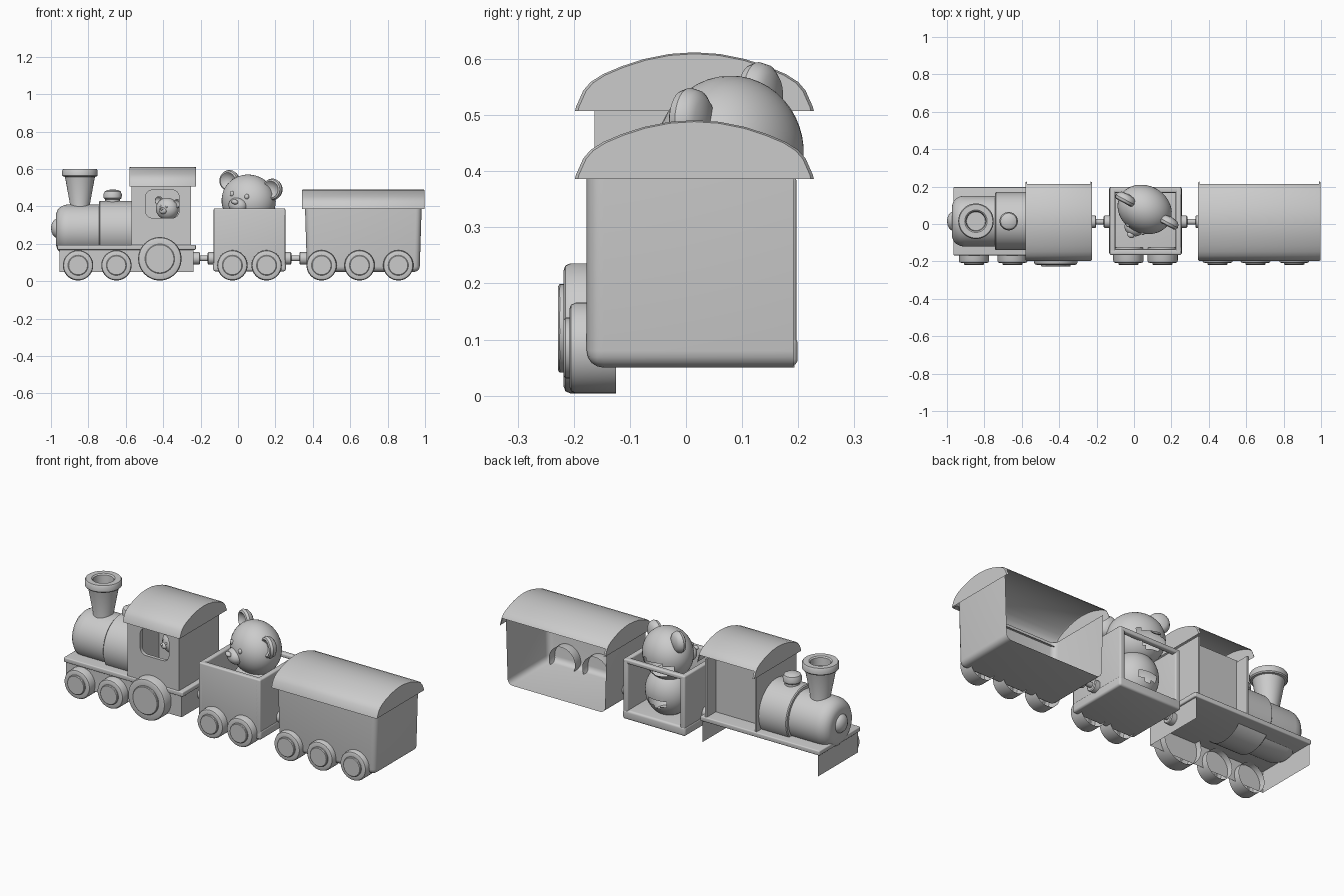
import bpy, bmesh, math
from mathutils import Matrix, Vector

if "Cube" in bpy.data.objects:
    bpy.data.objects.remove(bpy.data.objects["Cube"])

CY = 0.015  # centre line of the train


def add(name, bm, matrix=None):
    if matrix is not None:
        bm.transform(matrix)
    me = bpy.data.meshes.new(name)
    bm.to_mesh(me)
    bm.free()
    ob = bpy.data.objects.new(name, me)
    bpy.context.collection.objects.link(ob)
    return ob


def box(name, x, y, z, bevel=0.0, drop=(), axis=None):
    """Box from ranges; drop lists face normals to leave open; axis limits bevel to edges along it."""
    bm = bmesh.new()
    bmesh.ops.create_cube(bm, size=1)
    size = [b - a for a, b in (x, y, z)]
    mid = [(a + b) / 2 for a, b in (x, y, z)]
    bm.transform(Matrix.Translation(mid) @ Matrix.Diagonal((*size, 1)))
    bm.normal_update()
    gone = [f for f in bm.faces if any(f.normal.dot(Vector(d)) > 0.9 for d in drop)]
    bmesh.ops.delete(bm, geom=gone, context='FACES')
    if bevel:
        edges = [e for e in bm.edges if not e.is_boundary and (axis is None or
                 abs((e.verts[0].co - e.verts[1].co).normalized()[axis]) > 0.9)]
        bmesh.ops.bevel(bm, geom=edges, offset=bevel, segments=4, profile=0.5, affect='EDGES')
    return add(name, bm)


def lathe(name, profile, matrix, steps=48):
    """Spin (radius, height) points around local z."""
    bm = bmesh.new()
    vs = [bm.verts.new((r, 0, t)) for r, t in profile]
    es = [bm.edges.new(p) for p in zip(vs, vs[1:])]
    bmesh.ops.spin(bm, geom=vs + es, cent=(0, 0, 0), axis=(0, 0, 1),
                   angle=math.tau, steps=steps, use_duplicate=False)
    bmesh.ops.remove_doubles(bm, verts=bm.verts, dist=1e-5)
    bmesh.ops.recalc_face_normals(bm, faces=bm.faces)
    return add(name, bm, matrix)


def at(x, y, z):
    return Matrix.Translation((x, y, z))


TO_FRONT = Matrix.Rotation(math.pi / 2, 4, 'X')   # local z -> -y
TO_LEFT = Matrix.Rotation(-math.pi / 2, 4, 'Y')   # local z -> -x


def wheel(name, x, r, hub, face):
    # open-backed wheel with a raised hub disc
    prof = [(r, 0.125), (r, face - 0.012), (r - 0.004, face - 0.003), (r - 0.012, face),
            (hub, face), (hub, face + 0.007), (hub - 0.004, face + 0.01), (0, face + 0.01)]
    lathe(name, prof, at(x, 0, r + 0.004) @ TO_FRONT)


def roof(name, x0, x1, z):
    # arched shell, open along the back, with full end caps
    half = [(-0.213, 0), (-0.211, 0.008), (-0.198, 0.037), (-0.185, 0.052), (-0.163, 0.066),
            (-0.13, 0.08), (-0.09, 0.093), (-0.045, 0.102)]
    arc = half + [(0, 0.105)] + [(-y, h) for y, h in reversed(half)]
    bm = bmesh.new()
    e = 0.008

    def loop(x, k):
        return [bm.verts.new((x, CY + y * k, z + h * k)) for y, h in arc]
    rows = [loop(x0, 0.975), loop(x0 + e, 1), loop(x1 - e, 1), loop(x1, 0.975)]
    for i, (a, b) in enumerate(zip(rows, rows[1:])):
        for j in range(len(arc) - 1):
            if i != 1 or arc[j + 1][0] < 0.199:
                bm.faces.new((a[j], a[j + 1], b[j + 1], b[j]))
    bm.faces.new(rows[0])
    bm.faces.new(rows[-1][::-1])
    # underside strip along the front
    s = [bm.verts.new((x, -0.165, z)) for x in (x0 + e, x1 - e)]
    bm.faces.new((rows[1][0], rows[2][0], s[1], s[0]))
    bmesh.ops.recalc_face_normals(bm, faces=bm.faces)
    return add(name, bm)


def ball(name, loc, radii, matrix, open_back=False):
    bm = bmesh.new()
    bmesh.ops.create_uvsphere(bm, u_segments=40, v_segments=24, radius=1)
    bm.transform(matrix @ at(*loc) @ Matrix.Diagonal((*radii, 1)))
    if open_back:  # hidden rear patch is missing
        c = matrix @ Vector(loc)
        gone = [f for f in bm.faces if f.calc_center_median().y > c.y + 0.1
                and f.calc_center_median().z < c.z - 0.01]
        bmesh.ops.delete(bm, geom=gone, context='FACES')
    return add(name, bm)


def bear(tag, loc, scale, turn, roll):
    m = at(*loc) @ Matrix.Rotation(math.radians(turn), 4, 'Z') \
        @ Matrix.Rotation(math.radians(roll), 4, 'Y') @ Matrix.Scale(scale, 4)
    ball(tag + "_head", (0, 0, 0), (0.15, 0.127, 0.14), m, scale == 1)
    ball(tag + "_snout", (0, -0.115, -0.025), (0.052, 0.042, 0.042), m)
    ball(tag + "_nose", (0, -0.157, -0.006), (0.02, 0.014, 0.013), m)
    cup = [(0, 0.0), (0.025, 0.004), (0.038, 0.016), (0.045, 0.022), (0.053, 0.017),
           (0.058, 0.003), (0.053, -0.014), (0.038, -0.026), (0, -0.032)]
    for side, s in (("left", -1), ("right", 1)):
        ball(f"{tag}_{side}_eye", (s * 0.045, -0.115, 0.03), (0.013, 0.011, 0.014), m)
        lathe(f"{tag}_{side}_ear", cup, m @ at(s * 0.132, 0, 0.085) @ TO_FRONT, 32)
    return m


# --- locomotive chassis and boiler ---
box("loco_deck", (-0.965, -0.225), (-0.168, 0.197), (0.168, 0.195), 0.006)
box("loco_chassis", (-0.955, -0.237), (-0.16, 0.193), (0.05, 0.17), 0,
    [(0, 1, 0), (0, 0, 1), (0, 0, -1)])
lathe("boiler_front", [(0, 0.972), (0.085, 0.972), (0.105, 0.966), (0.122, 0.95), (0.133, 0.928),
                       (0.136, 0.905), (0.136, 0.73)], at(0, CY, 0.275) @ TO_LEFT, 64)
lathe("boiler_rear", [(0.13, 0.742), (0.15, 0.742), (0.155, 0.737), (0.155, 0.56)],
      at(0, CY, 0.275) @ TO_LEFT, 64)
lathe("boiler_nose", [(0, 1.0), (0.02, 0.997), (0.038, 0.989), (0.05, 0.975), (0.052, 0.96)],
      at(0, CY, 0.283) @ TO_LEFT)
lathe("smokestack", [(0.06, 0.37), (0.053, 0.41), (0.08, 0.558), (0.09, 0.56), (0.095, 0.566),
                     (0.095, 0.592), (0.09, 0.6), (0.06, 0.6), (0.053, 0.594), (0.05, 0.55),
                     (0, 0.55)], at(-0.845, CY, 0))
lathe("steam_dome", [(0.04, 0.41), (0.04, 0.438), (0.048, 0.445), (0.049, 0.465), (0.043, 0.48),
                     (0.028, 0.488), (0, 0.491)], at(-0.67, CY, 0))

# --- cab with window and driver ---
wall = box("cab_front_wall", (-0.57, -0.252), (-0.163, -0.143), (0.19, 0.52))
cutter = box("window_cutter", (-0.493, -0.315), (-0.3, 0.0), (0.338, 0.488), 0.035, axis=1)
cutter.hide_render = True
mod = wall.modifiers.new("window", 'BOOLEAN')
mod.operation, mod.object, mod.solver = 'DIFFERENCE', cutter, 'EXACT'
bpy.context.view_layer.objects.active = wall
bpy.ops.object.modifier_apply(modifier=mod.name)
bpy.data.objects.remove(cutter)
for side, x in (("left", -0.57), ("right", -0.262)):
    box(f"cab_{side}_wall", (x, x + 0.01), (-0.15, 0.19), (0.19, 0.52))
box("cab_back_panel", (-0.565, -0.257), (0.1, 0.11), (0.19, 0.53))
roof("cab_roof", -0.58, -0.225, 0.507)
bear("driver", (-0.378, -0.035, 0.387), 0.42, -28, 8)

# --- open car with the passenger bear ---
X0, X1, YF, YB = -0.13, 0.253, -0.165, 0.197
box("car_base", (X0 - 0.003, X1 + 0.003), (YF, YB + 0.002), (0.053, 0.105), 0.012)
box("car_front_wall", (X0, X1), (YF, YF + 0.03), (0.08, 0.39), 0.008)
for side, x in (("left", X0), ("right", X1 - 0.03)):
    box(f"car_{side}_wall", (x, x + 0.03), (YF, YB), (0.08, 0.39), 0.008)
box("car_back_rim", (X0, X1), (YB - 0.03, YB), (0.365, 0.39), 0.008)
m = bear("passenger", (0.057, 0.078, 0.43), 1, -28, 10)
ball("passenger_body", (0.057, 0.07, 0.22), (0.125, 0.115, 0.135), Matrix.Identity(4), True)

# --- covered wagon, open at the back ---
wagon = box("wagon_body", (0.358, 0.982), (-0.177, 0.192), (0.05, 0.41), 0.03,
            [(0, 1, 0), (0, 0, 1)])
for v in wagon.data.vertices:  # slight taper towards the floor
    v.co.x = 0.67 + (v.co.x - 0.67) * (0.965 + 0.1 * (v.co.z - 0.05))
roof("wagon_roof", 0.343, 0.998, 0.386)

# --- wheels ---
for i, x in enumerate((-0.855, -0.65, -0.03, 0.153, 0.447, 0.65, 0.857)):
    wheel(f"small_wheel_{i + 1}", x, 0.081, 0.054, 0.208)
wheel("drive_wheel", -0.418, 0.116, 0.079, 0.218)

# --- couplings: disc, rod, disc ---
for i, (a, b) in enumerate(((-0.24, -0.125), (0.248, 0.365))):
    n = b - a
    lathe(f"coupling_{i + 1}", [(0, 0), (0.033, 0), (0.033, 0.033), (0.028, 0.037), (0.015, 0.037),
                                (0.015, n - 0.037), (0.028, n - 0.037), (0.033, n - 0.033),
                                (0.033, n), (0, n)], at(b, 0.012, 0.122) @ TO_LEFT, 32)

# --- smooth shading with crisp edges ---
bpy.ops.object.select_all(action='SELECT')
bpy.ops.object.shade_smooth_by_angle(angle=math.radians(35))
